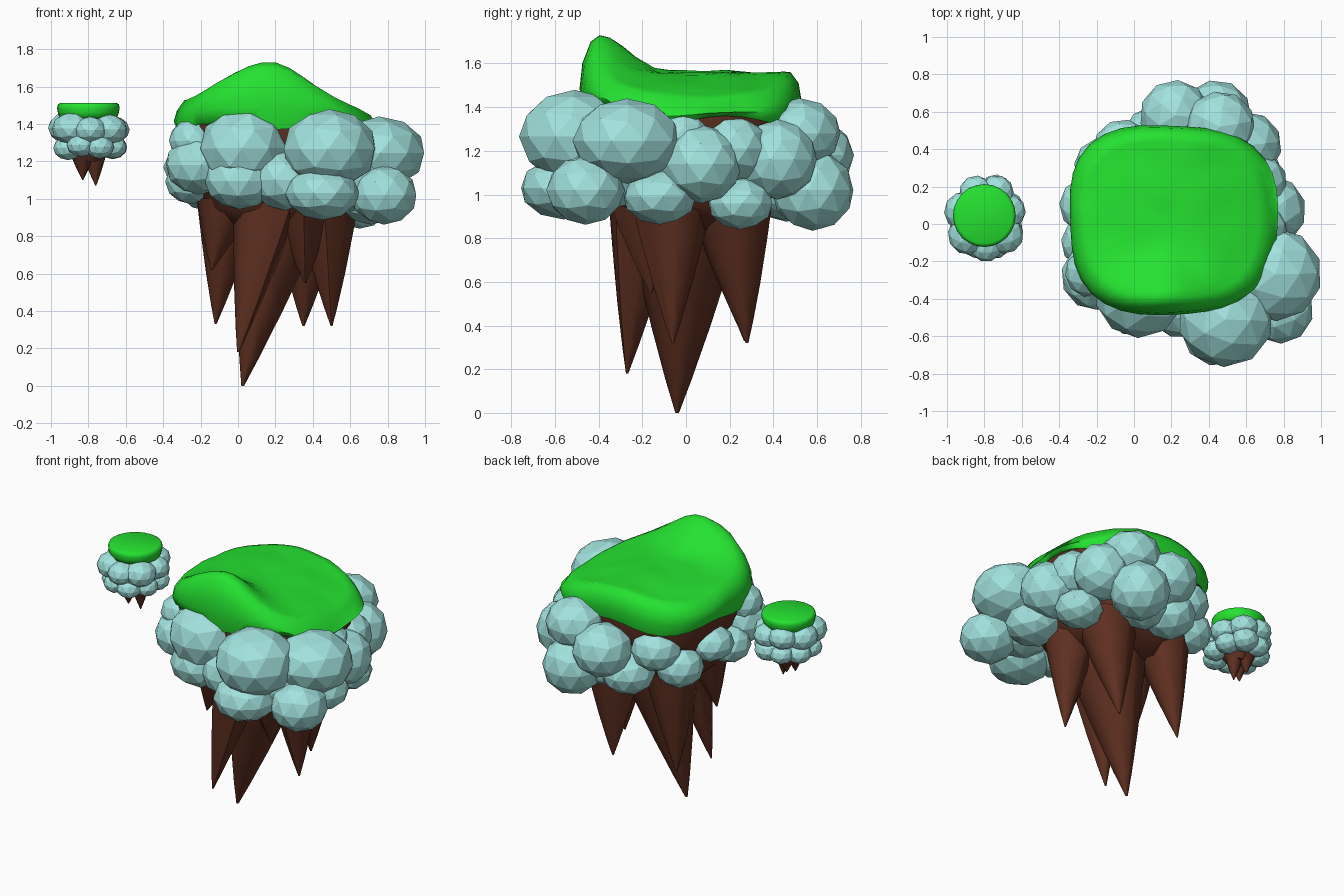
import bpy, bmesh, math, random
from mathutils import Vector, Matrix, noise

if "Cube" in bpy.data.objects:
    bpy.data.objects.remove(bpy.data.objects["Cube"])

random.seed(4)

def material(name, rgb):
    m = bpy.data.materials.new(name)
    m.diffuse_color = (*rgb, 1)
    m.use_nodes = True
    m.node_tree.nodes["Principled BSDF"].inputs["Base Color"].default_value = m.diffuse_color
    return m

GRASS = material("grass_green", (0.018, 0.76, 0.03))
ROCK = material("rock_brown", (0.115, 0.03, 0.015))
CLOUD = material("cloud_blue", (0.36, 0.76, 0.73))

def finish(bm, name, mat, smooth=None):
    bmesh.ops.recalc_face_normals(bm, faces=bm.faces)
    me = bpy.data.meshes.new(name)
    bm.to_mesh(me)
    bm.free()
    ob = bpy.data.objects.new(name, me)
    bpy.context.collection.objects.link(ob)
    me.materials.append(mat)
    if smooth:
        bpy.ops.object.select_all(action='DESELECT')
        ob.select_set(True)
        bpy.context.view_layer.objects.active = ob
        bpy.ops.object.shade_smooth_by_angle(angle=math.radians(smooth))
    return ob

def loft(bm, rings):
    """Skin a stack of closed point rings and cap both ends."""
    loops = [[bm.verts.new(p) for p in r] for r in rings]
    n = len(loops[0])
    for a, b in zip(loops, loops[1:]):
        for i in range(n):
            j = (i + 1) % n
            bm.faces.new((a[i], a[j], b[j], b[i]))
    bm.faces.new(loops[0][::-1])
    bm.faces.new(loops[-1])

def outline(s, zf, n=40, c=(0.205, 0.025), r=(0.555, 0.505), e=2.8):
    """Rounded-square ring, height from function zf(x, y, angle)."""
    pts = []
    for i in range(n):
        a = 2 * math.pi * i / n
        k = s * (abs(math.cos(a)) ** e + abs(math.sin(a)) ** e) ** (-1 / e)
        k *= 1 + 0.02 * math.sin(3 * a + 1)
        x, y = c[0] + r[0] * k * math.cos(a), c[1] + r[1] * k * math.sin(a)
        pts.append((x, y, zf(x, y, a)))
    return pts

def hill(x, y):
    d = x - 0.15
    sy = 0.09 if y < -0.39 else 0.15
    edge = 0.06 * max(0, d / 0.55) ** 3
    return (1.50 + 0.07 * math.exp(-(d / 0.4) ** 2) - edge - 0.03 * y
            + 0.014 * noise.noise((x * 6, y * 6, 0.3))
            + 0.15 * math.exp(-(d / 0.27) ** 2 - ((y + 0.39) / sy) ** 2))

def spike(bm, base, rad, tip, z0, n=8):
    b, t = Vector((*base, z0)), Vector(tip)
    jit = [random.uniform(0.88, 1.1) for _ in range(n)]
    rings = []
    for s in (1, 0.7, 0.4, 0.15, 0):
        c = t.lerp(b, s)
        w = rad * max(s, 0.015) ** 0.85
        rings.append([(c.x + w * jit[i] * math.cos(2 * math.pi * i / n),
                       c.y + w * jit[i] * math.sin(2 * math.pi * i / n), c.z)
                      for i in range(n)])
    loft(bm, rings)

def puffs(name, items):
    bm = bmesh.new()
    for x, y, z, r, flat in items:
        bmesh.ops.create_icosphere(
            bm, subdivisions=2, radius=r,
            matrix=Matrix.Translation((x, y, z))
            @ Matrix.Rotation(random.uniform(0, 6), 4, 'Z')
            @ Matrix.Diagonal((1, 1, flat, 1)))
    return finish(bm, name, CLOUD)

# Grass cap of the large island, with a ridge along the front
bm = bmesh.new()
lip = lambda x, y, a: 1.34 + 0.02 * math.sin(5 * a) + (0.05 if y < -0.3 else 0)
loft(bm, [outline(0.86, lambda x, y, a: 1.38),
          outline(0.96, lip),
          outline(1.0, lambda x, y, a: lip(x, y, a) * 0.55 + hill(x, y) * 0.45 - 0.01),
          outline(0.975, lambda x, y, a: hill(x, y) - 0.05),
          *[outline(s, lambda x, y, a: hill(x, y))
            for s in (0.9, 0.82, 0.73, 0.62, 0.5, 0.33, 0.16, 0.04)]])
finish(bm, "island_grass", GRASS, 60)

# Rock body and hanging spikes
bm = bmesh.new()
loft(bm, [outline(s, lambda x, y, a, z=z: z, 24)
          for s, z in ((0.5, 0.84), (0.72, 0.95), (0.84, 1.15), (0.94, 1.33), (0.93, 1.40))])
for base, rad, tip in (((0.25, 0.02), 0.29, (0.025, -0.04, 0.0)),
                       ((0.15, -0.18), 0.19, (0.0, -0.27, 0.18)),
                       ((-0.05, 0.21), 0.18, (-0.12, 0.27, 0.33)),
                       ((-0.06, -0.12), 0.16, (-0.14, -0.13, 0.62)),
                       ((0.38, 0.2), 0.2, (0.35, 0.28, 0.32)),
                       ((0.46, -0.06), 0.19, (0.5, -0.06, 0.32)),
                       ((0.35, -0.16), 0.19, (0.36, -0.16, 0.55))):
    spike(bm, base, rad, tip, 1.0)
finish(bm, "island_rock", ROCK, 55)

# Clouds around the large island: x, y, z, radius, flattening
puffs("island_clouds", (
    (0.03, -0.37, 1.27, 0.24, 0.90), (0.49, -0.51, 1.265, 0.255, 0.84),
    (0.755, -0.27, 1.245, 0.25, 0.78), (0.45, -0.56, 1.03, 0.20, 0.72),
    (0.01, -0.41, 1.095, 0.19, 0.80), (-0.21, -0.28, 1.18, 0.18, 0.88),
    (0.78, -0.46, 1.02, 0.18, 0.88), (-0.25, -0.10, 1.09, 0.14, 0.85),
    (0.71, -0.12, 0.99, 0.17, 0.75), (0.73, 0.07, 1.14, 0.19, 0.95),
    (0.65, 0.25, 0.96, 0.15, 0.80), (0.61, 0.42, 1.16, 0.18, 1.02),
    (0.44, 0.58, 1.02, 0.19, 0.98), (0.22, 0.58, 1.18, 0.19, 0.90),
    (0.46, 0.52, 1.28, 0.19, 0.85), (0.11, 0.46, 1.02, 0.17, 0.85),
    (-0.06, 0.40, 1.19, 0.16, 0.85), (-0.17, 0.31, 1.07, 0.15, 0.9),
    (-0.25, 0.10, 1.17, 0.15, 0.75), (-0.24, -0.26, 1.31, 0.13, 0.9),
    (0.25, -0.42, 1.10, 0.19, 0.85), (0.66, 0.22, 1.21, 0.16, 0.95),
    (0.60, -0.36, 1.10, 0.20, 0.85), (0.30, 0.44, 1.03, 0.17, 0.85),
    (0.68, -0.02, 1.26, 0.14, 0.9)))

# Small island
CX, CY = -0.80, 0.045
def disc(r, z, n=24):
    return [(CX + r * math.cos(2 * math.pi * i / n), CY + r * math.sin(2 * math.pi * i / n), z)
            for i in range(n)]

bm = bmesh.new()
loft(bm, [disc(r, z) for r, z in ((0.14, 1.43), (0.155, 1.435), (0.163, 1.46),
                                  (0.168, 1.485), (0.163, 1.505), (0.15, 1.512))])
finish(bm, "islet_grass", GRASS, 60)

bm = bmesh.new()
loft(bm, [disc(r, z, 14) for r, z in ((0.07, 1.2), (0.11, 1.26), (0.14, 1.44))])
for dx, dy, zt in ((-0.03, -0.03, 1.10), (0.04, 0.0, 1.07), (-0.02, 0.05, 1.12)):
    spike(bm, (CX + dx * 0.9, CY + dy), 0.075, (CX + dx, CY + dy, zt), 1.27)
finish(bm, "islet_rock", ROCK, 55)

# Two staggered rings of cloud puffs
ring = []
for k, (n, d, z, r) in enumerate(((7, 0.135, 1.375, 0.098), (8, 0.14, 1.275, 0.082))):
    for i in range(n):
        a = 2 * math.pi * (i + 0.5 * k) / n - math.pi / 2
        ring.append((CX + 0.01 + 0.93 * d * math.cos(a), CY - 0.01 + 1.1 * d * math.sin(a),
                     z + random.uniform(-0.01, 0.015), r * random.uniform(0.9, 1.1), 0.82))
puffs("islet_clouds", ring)
